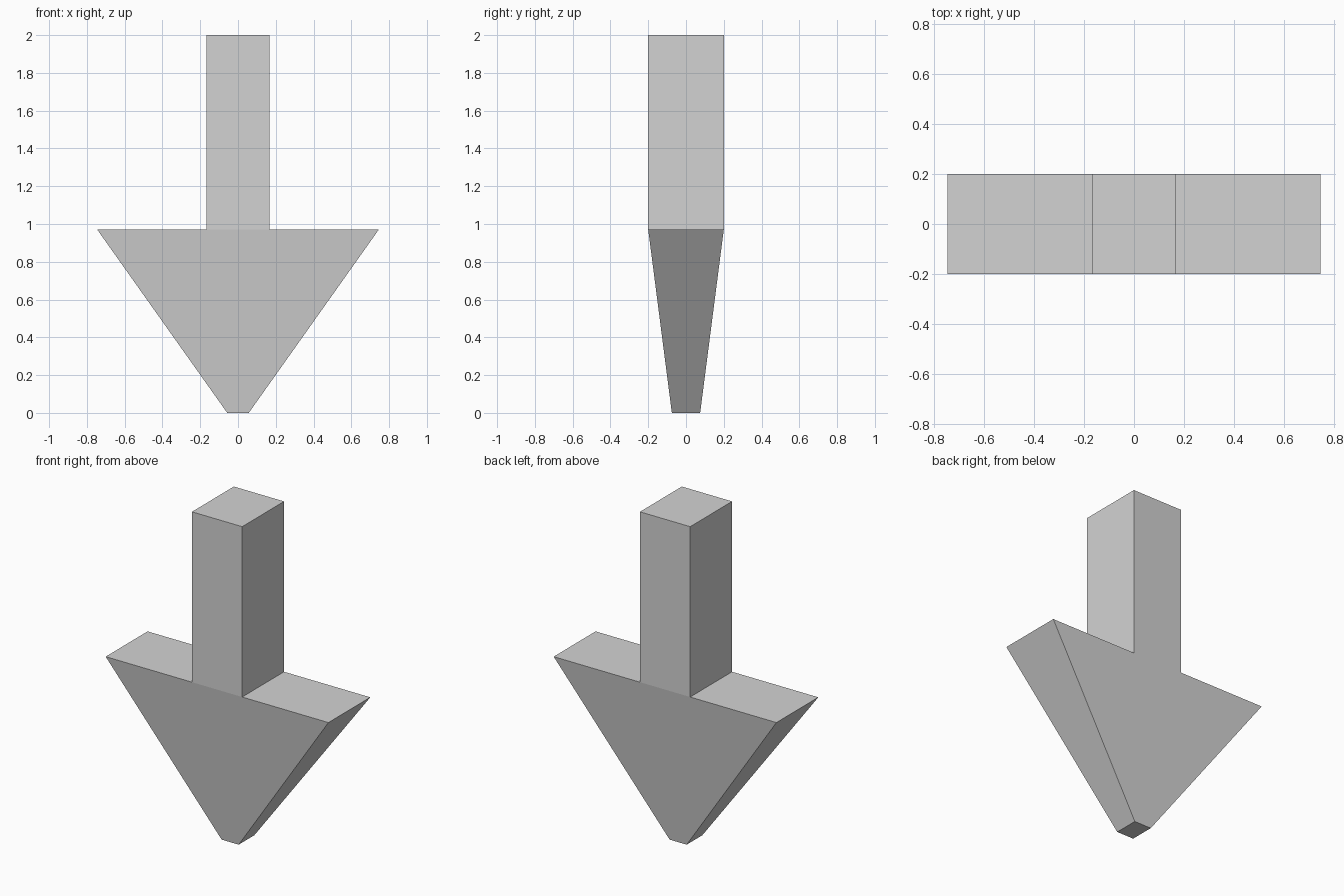
import bpy
import bmesh

cube = bpy.data.objects.get("Cube")
if cube:
    bpy.data.objects.remove(cube, do_unlink=True)

# Single plain grey
grey = bpy.data.materials.new("light_grey")
grey.use_nodes = True
colour = (0.65, 0.65, 0.65, 1)
grey.diffuse_color = colour
grey.node_tree.nodes["Principled BSDF"].inputs["Base Color"].default_value = colour

SHOULDER = 0.97   # height where the shaft meets the head
HALF_DEPTH = 0.2
SHAFT_HALF = 0.168
HEAD_HALF = 0.745


def ring(bm, half_x, half_y, z):
    """Four corners of a centred rectangle, counter-clockwise."""
    return [bm.verts.new((sx * half_x, sy * half_y, z))
            for sx, sy in ((-1, -1), (1, -1), (1, 1), (-1, 1))]


def bridge(bm, low, high):
    """Side walls between two rectangles."""
    for i in range(4):
        j = (i + 1) % 4
        bm.faces.new((low[i], low[j], high[j], high[i]))


bm = bmesh.new()

# Head: wedge tapering in both directions to a small flat tip
tip = ring(bm, 0.057, 0.075, 0)
brim = ring(bm, HEAD_HALF, HALF_DEPTH, SHOULDER)
bm.faces.new(tip[::-1])
bridge(bm, tip, brim)

# Shaft: rectangular post flush with the front and back of the head
base = ring(bm, SHAFT_HALF, HALF_DEPTH, SHOULDER)
top = ring(bm, SHAFT_HALF, HALF_DEPTH, 2)
bridge(bm, base, top)
bm.faces.new(top)

# Shoulders: flat ledges either side of the shaft
bm.faces.new((brim[0], base[0], base[3], brim[3]))
bm.faces.new((base[1], brim[1], brim[2], base[2]))

mesh = bpy.data.meshes.new("down_arrow")
bm.to_mesh(mesh)
bm.free()
mesh.materials.append(grey)
arrow = bpy.data.objects.new("down_arrow", mesh)
bpy.context.collection.objects.link(arrow)
